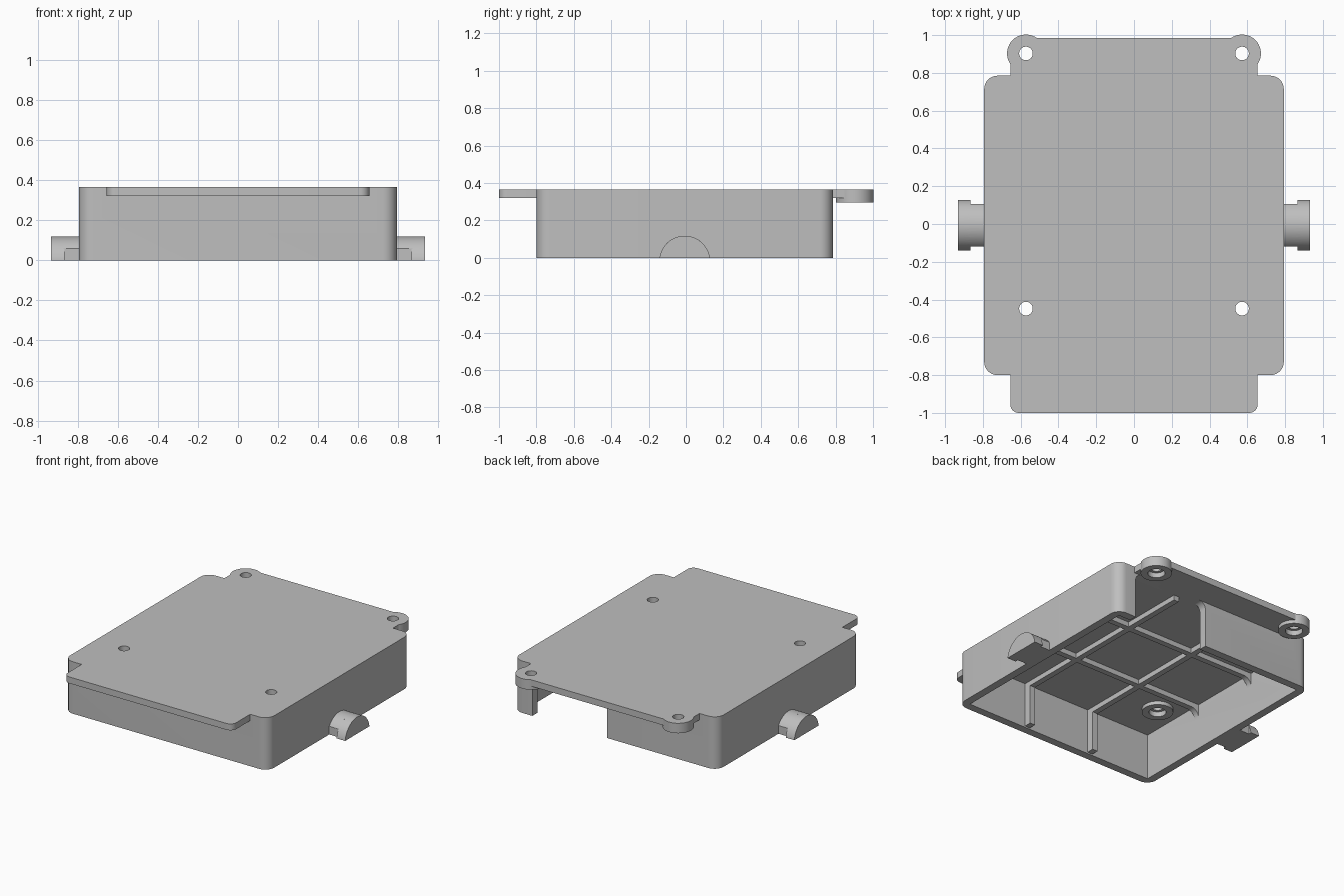
import bpy, bmesh
from math import sin, cos, pi, asin, sqrt, radians
from mathutils import Vector

cube = bpy.data.objects.get("Cube")
if cube:
    bpy.data.objects.remove(cube, do_unlink=True)

grey = bpy.data.materials.new("light_grey_plastic")
grey.use_nodes = True
GREY = (0.52, 0.52, 0.52, 1)
grey.diffuse_color = GREY
grey.node_tree.nodes["Principled BSDF"].inputs["Base Color"].default_value = GREY

AXES = {"z": lambda a, b, h: (a, b, h),
        "y": lambda a, b, h: (a, h, b),
        "x": lambda a, b, h: (h, a, b)}


def prism(name, outline, lo, hi, axis="z"):
    """Extrude a 2D outline along an axis."""
    place = AXES[axis]
    bm = bmesh.new()
    face = bm.faces.new([bm.verts.new(place(a, b, lo)) for a, b in outline])
    top = bmesh.ops.extrude_face_region(bm, geom=[face])["geom"]
    shift = Vector(place(0, 0, hi - lo))
    bmesh.ops.translate(bm, vec=shift, verts=[v for v in top if isinstance(v, bmesh.types.BMVert)])
    bmesh.ops.recalc_face_normals(bm, faces=bm.faces)
    mesh = bpy.data.meshes.new(name)
    bm.to_mesh(mesh)
    bm.free()
    mesh.materials.append(grey)
    obj = bpy.data.objects.new(name, mesh)
    bpy.context.collection.objects.link(obj)
    return obj


def arc(cx, cy, r, start, end, n):
    return [(cx + r * cos(start + (end - start) * i / n),
             cy + r * sin(start + (end - start) * i / n)) for i in range(n + 1)]


def circle(cx, cy, r):
    return arc(cx, cy, r, 0, 2 * pi, 40)[:-1]


def rounded(x0, x1, y0, y1, r):
    corners = [(x1 - r, y1 - r), (x0 + r, y1 - r), (x0 + r, y0 + r), (x1 - r, y0 + r)]
    return [p for i, c in enumerate(corners)
            for p in arc(*c, r, i * pi / 2, (i + 1) * pi / 2, 8)]


def rect(x0, x1, y0, y1):
    return [(x0, y0), (x1, y0), (x1, y1), (x0, y1)]


def combine(target, tool, operation):
    """Apply a boolean and discard the tool."""
    mod = target.modifiers.new(operation.lower(), "BOOLEAN")
    mod.operation, mod.solver, mod.object = operation, "EXACT", tool
    bpy.context.view_layer.objects.active = target
    bpy.ops.object.modifier_apply(modifier=mod.name)
    bpy.data.objects.remove(tool, do_unlink=True)


def smooth(obj):
    bpy.ops.object.select_all(action="DESELECT")
    obj.select_set(True)
    bpy.context.view_layer.objects.active = obj
    bpy.ops.object.shade_smooth_by_angle(angle=radians(30))


TOP, ROOF, BOSS, RIB = 0.365, 0.32, 0.295, 0.285
HALF, FRONT, BACK, WALL = 0.793, -0.80, 0.785, 0.055
HOLES = [(s * 0.572, y) for s in (-1, 1) for y in (0.903, -0.448)]

# Open-bottomed shell with an opening in the back wall
housing = prism("housing", rounded(-HALF, HALF, FRONT, BACK, 0.07), 0, TOP)
combine(housing, prism("cavity", rect(-HALF + WALL, HALF - WALL, FRONT + WALL, BACK - WALL),
                       -0.1, ROOF), "DIFFERENCE")
combine(housing, prism("back_opening", rounded(0.065, 0.645, -0.2, ROOF, 0.05),
                       BACK - WALL - 0.01, BACK + 0.1, "y"), "DIFFERENCE")

# Lid plate overhanging front and back
combine(housing, prism("lid", rounded(-0.655, 0.655, -1, 0.985, 0.045), ROOF, TOP), "UNION")

# Stiffening ribs: lengthwise, crosswise with filleted ends, and upright on the walls
for s in (-1, 1):
    c = s * 0.26
    combine(housing, prism("long_rib", rect(c - 0.02, c + 0.02, FRONT + 0.03, BACK - WALL),
                           RIB, ROOF + 0.01), "UNION")
    combine(housing, prism("upright_rib", rect(c - 0.02, c + 0.02, FRONT + 0.03, FRONT + WALL + 0.05),
                           0.01, ROOF + 0.01), "UNION")
    end = HALF - WALL
    profile = ([(end + 0.02, ROOF + 0.01), (end + 0.02, RIB - 0.06)]
               + arc(end - 0.06, RIB - 0.06, 0.06, 0, pi / 2, 8))
    profile += [(-x, z) for x, z in reversed(profile)]
    combine(housing, prism("cross_rib", profile, c - 0.02, c + 0.02, "y"), "UNION")

# Screw lugs and bosses with counterbored holes
for x, y in HOLES:
    combine(housing, prism("boss", circle(x, y, 0.1), BOSS, TOP), "UNION")
for x, y in HOLES:
    combine(housing, prism("hole", circle(x, y, 0.036), 0.2, 0.5), "DIFFERENCE")
    combine(housing, prism("counterbore", circle(x, y, 0.055), 0.2, 0.33), "DIFFERENCE")
smooth(housing)


# Half-round side pegs with a notched neck
def half_round(width):
    r, cy, cz = 0.136, -0.007, -0.018
    a = asin(sqrt(r * r - width * width) / r)
    return [(cy + width, 0)] + arc(cy, cz, r, a, pi - a, 24) + [(cy - width, 0)]


for side, s in (("left", 1), ("right", -1)):
    neck = prism(side + "_peg", half_round(0.113), *sorted((s * 0.77, s * 0.87)), "x")
    combine(neck, prism("peg_head", half_round(0.1345), *sorted((s * 0.865, s * 0.932)), "x"), "UNION")
    smooth(neck)
